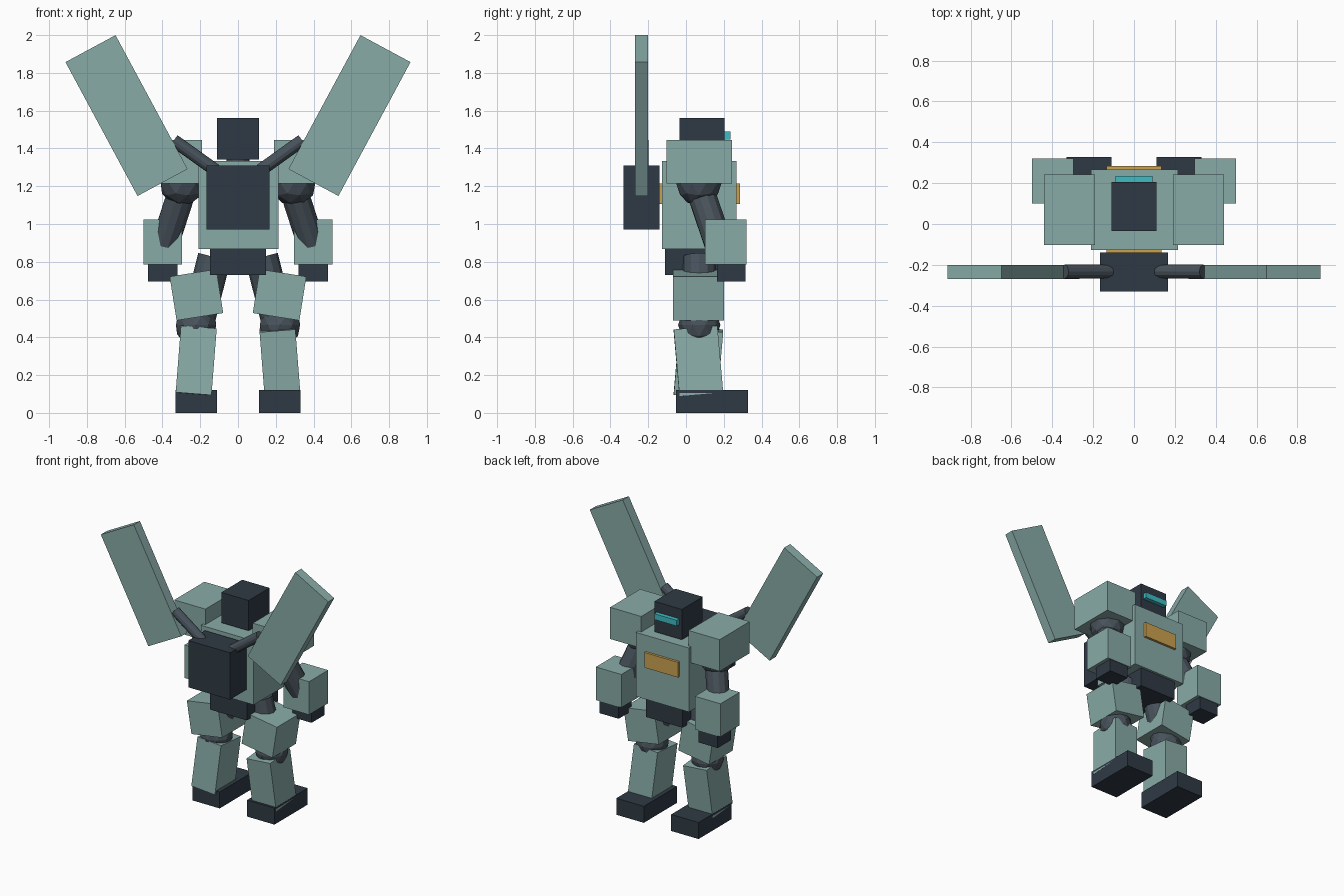
import bpy
from math import radians
from mathutils import Vector

if "Cube" in bpy.data.objects:
    bpy.data.objects.remove(bpy.data.objects["Cube"])


def material(name, rgb):
    m = bpy.data.materials.new(name)
    m.diffuse_color = (*rgb, 1)
    m.use_nodes = True
    m.node_tree.nodes["Principled BSDF"].inputs["Base Color"].default_value = m.diffuse_color
    return m


ARMOUR = material("armour_green", (0.25, 0.41, 0.39))
DARK = material("dark_frame", (0.028, 0.042, 0.058))
JOINT = material("joint_grey", (0.065, 0.085, 0.105))
AMBER = material("amber", (0.60, 0.36, 0.08))
CYAN = material("cyan", (0.05, 0.50, 0.55))


def finish(name, mat):
    ob = bpy.context.object
    ob.name = name
    ob.data.materials.append(mat)
    return ob


def box(name, centre, size, mat, rot=(0, 0, 0)):
    bpy.ops.mesh.primitive_cube_add(
        size=1, location=centre, rotation=[radians(a) for a in rot])
    bpy.context.object.scale = size
    return finish(name, mat)


def rod(name, a, b, radius, mat=JOINT, sides=12):
    a, b = Vector(a), Vector(b)
    d = b - a
    bpy.ops.mesh.primitive_cylinder_add(
        vertices=sides, radius=radius, depth=d.length, location=(a + b) / 2,
        rotation=d.to_track_quat('Z', 'Y').to_euler())
    return finish(name, mat)


def ball(name, centre, radius):
    bpy.ops.mesh.primitive_ico_sphere_add(
        subdivisions=2, radius=radius, location=centre)
    return finish(name, JOINT)


# Body core
box("torso", (0.003, 0.07, 1.10), (0.425, 0.395, 0.465), ARMOUR)
box("chest_panel", (0, 0.07, 1.16), (0.27, 0.43, 0.11), AMBER)
box("pelvis", (0, 0.07, 0.805), (0.295, 0.36, 0.15), DARK)
box("backpack", (0, -0.235, 1.14), (0.335, 0.19, 0.34), DARK)

# Head
rod("neck", (0, 0.07, 1.30), (0, 0.07, 1.37), 0.06)
box("head", (0, 0.085, 1.452), (0.22, 0.24, 0.22), DARK)
box("visor", (0, 0.21, 1.468), (0.18, 0.05, 0.042), CYAN)

for side, s in (("left", -1), ("right", 1)):
    # Arm
    box(side + "_shoulder_pad", (s * 0.315, 0.07, 1.33), (0.25, 0.345, 0.23), ARMOUR)
    ball(side + "_shoulder_joint", (s * 0.295, 0.068, 1.215), 0.12)
    rod(side + "_upper_arm", (s * 0.285, 0.065, 1.21), (s * 0.395, 0.18, 0.87), 0.076)
    box(side + "_forearm", (s * 0.398, 0.21, 0.905), (0.205, 0.22, 0.24), ARMOUR)
    box(side + "_hand", (s * 0.398, 0.24, 0.745), (0.155, 0.15, 0.10), DARK)

    # Leg; the shins lean in opposite directions
    rod(side + "_upper_leg", (s * 0.125, 0.07, 0.825), (s * 0.22, 0.07, 0.45), 0.088)
    box(side + "_thigh", (s * 0.22, 0.065, 0.625), (0.25, 0.27, 0.235), ARMOUR, (0, s * 9, 0))
    ball(side + "_knee_joint", (s * 0.222, 0.07, 0.465), 0.112)
    box(side + "_shin", (s * 0.222, 0.066, 0.268), (0.19, 0.232, 0.355), ARMOUR,
        (s * 5, -s * 4.5, 0))
    box(side + "_foot", (s * 0.22, 0.137, 0.06), (0.22, 0.38, 0.12), DARK)

    # Wing and strut
    rod(side + "_wing_strut", (s * 0.12, -0.233, 1.285), (s * 0.34, -0.233, 1.442), 0.034)
    box(side + "_wing", (s * 0.59, -0.235, 1.574), (0.301, 0.07, 0.805), ARMOUR,
        (0, s * 28.3, 0))
